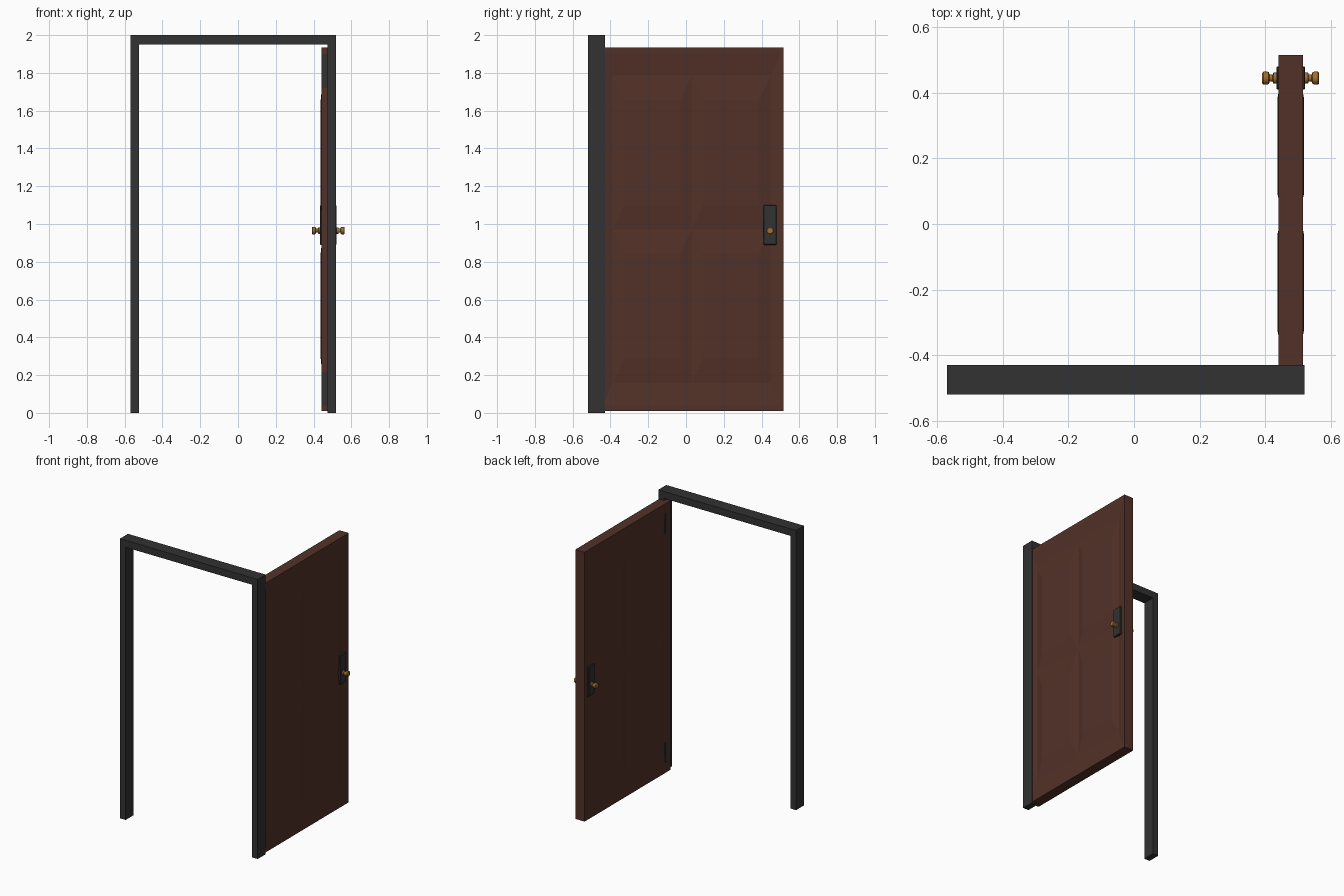
import bpy, bmesh, math
from mathutils import Matrix

cube = bpy.data.objects.get("Cube")
if cube:
    bpy.data.objects.remove(cube, do_unlink=True)


def material(name, rgb):
    mat = bpy.data.materials.new(name)
    mat.use_nodes = True
    mat.diffuse_color = (*rgb, 1)
    mat.node_tree.nodes["Principled BSDF"].inputs["Base Color"].default_value = (*rgb, 1)
    return mat


WOOD = material("brown_wood", (0.085, 0.031, 0.021))
METAL = material("dark_metal", (0.032, 0.032, 0.033))
BRASS = material("brass", (0.36, 0.16, 0.03))


def finish(name, bm, mat):
    bmesh.ops.recalc_face_normals(bm, faces=bm.faces[:])
    mesh = bpy.data.meshes.new(name)
    bm.to_mesh(mesh)
    bm.free()
    mesh.materials.append(mat)
    obj = bpy.data.objects.new(name, mesh)
    bpy.context.collection.objects.link(obj)
    return obj


def box(name, lo, hi, mat, bevel=0):
    bm = bmesh.new()
    bmesh.ops.create_cube(bm, size=1)
    for v in bm.verts:
        v.co = [a + (b - a) * (c + 0.5) for a, b, c in zip(lo, hi, v.co)]
    if bevel:
        bmesh.ops.bevel(bm, geom=bm.edges[:], offset=bevel, segments=1, affect="EDGES")
    return finish(name, bm, mat)


# Door frame: two posts and a header
FRONT, BACK = -0.52, -0.43
box("left_post", (0.475, FRONT, 0), (0.52, BACK, 1.95), METAL)
box("right_post", (-0.57, FRONT, 0), (-0.525, BACK, 1.95), METAL)
box("header", (-0.57, FRONT, 1.95), (0.52, BACK, 2), METAL)

# Door: rim, mitred V groove and four raised fields on both faces
DOOR_X, DOOR_Y, DOOR_Z = 0.478, 0.03, 0.972
HALF = 0.037
GROOVE, FIELD = -0.01, 0.003


def mirrored(half):
    """Offsets with their kinds, from the outer edge to the centre and back."""
    kinds = ["rim", "rim", "groove", "field", "field"]
    side = list(zip(half, kinds))
    return [(-o, k) for o, k in side] + [(0, "groove")] + side[::-1]


cols = mirrored([0.486, 0.47, 0.42, 0.357, 0.06])
rows = mirrored([0.963, 0.93, 0.815, 0.685, 0.125])


def relief(a, b):
    if "rim" in (a, b):
        return 0
    return GROOVE if "groove" in (a, b) else FIELD


bm = bmesh.new()
for side in (-1, 1):
    h = [[relief(ky, kz) for _, kz in rows] for _, ky in cols]
    v = [[bm.verts.new((DOOR_X + side * (HALF + h[i][j]), DOOR_Y + y, DOOR_Z + z))
          for j, (z, _) in enumerate(rows)] for i, (y, _) in enumerate(cols)]
    for i in range(len(cols) - 1):
        for j in range(len(rows) - 1):
            a, b, c, d = v[i][j], v[i + 1][j], v[i + 1][j + 1], v[i][j + 1]
            ac = h[i][j] != h[i + 1][j + 1]
            bd = h[i + 1][j] != h[i][j + 1]
            if ac == bd:
                bm.faces.new((a, b, c, d))
            elif ac:
                bm.faces.new((a, b, c))
                bm.faces.new((a, c, d))
            else:
                bm.faces.new((a, b, d))
                bm.faces.new((b, c, d))
bmesh.ops.bridge_loops(bm, edges=[e for e in bm.edges if e.is_boundary])
finish("door", bm, WOOD)

# Hinges let into the hinge edge of the door
for name, z in (("lower_hinge", 0.13), ("upper_hinge", 1.81)):
    box(name, (0.444, -0.46, z - 0.09), (0.48, -0.4, z + 0.09), METAL)


# Lock plates and turned knobs on both faces
def knob(name, side):
    profile = [(0.036, 0), (0.036, 0.017), (0.053, 0.017), (0.055, 0.011), (0.064, 0.011),
               (0.067, 0.018), (0.072, 0.02), (0.083, 0.02), (0.087, 0.016), (0.087, 0)]
    bm = bmesh.new()
    verts = [bm.verts.new((DOOR_X + side * x, 0.445, 0.965 + r)) for x, r in profile]
    edges = [bm.edges.new(pair) for pair in zip(verts, verts[1:])]
    bmesh.ops.spin(bm, geom=verts + edges, cent=(DOOR_X, 0.445, 0.965), axis=(1, 0, 0),
                   angle=math.tau, steps=12)
    bmesh.ops.remove_doubles(bm, verts=bm.verts[:], dist=0.0001)
    obj = finish(name, bm, BRASS)
    bpy.ops.object.select_all(action="DESELECT")
    obj.select_set(True)
    bpy.context.view_layer.objects.active = obj
    bpy.ops.object.shade_smooth_by_angle(angle=math.radians(35))


for label, side in (("inner", -1), ("outer", 1)):
    xs = sorted((DOOR_X + side * 0.02, DOOR_X + side * 0.044))
    box(label + "_lock_plate", (xs[0], 0.41, 0.89), (xs[1], 0.48, 1.10), METAL, 0.003)
    knob(label + "_knob", side)
